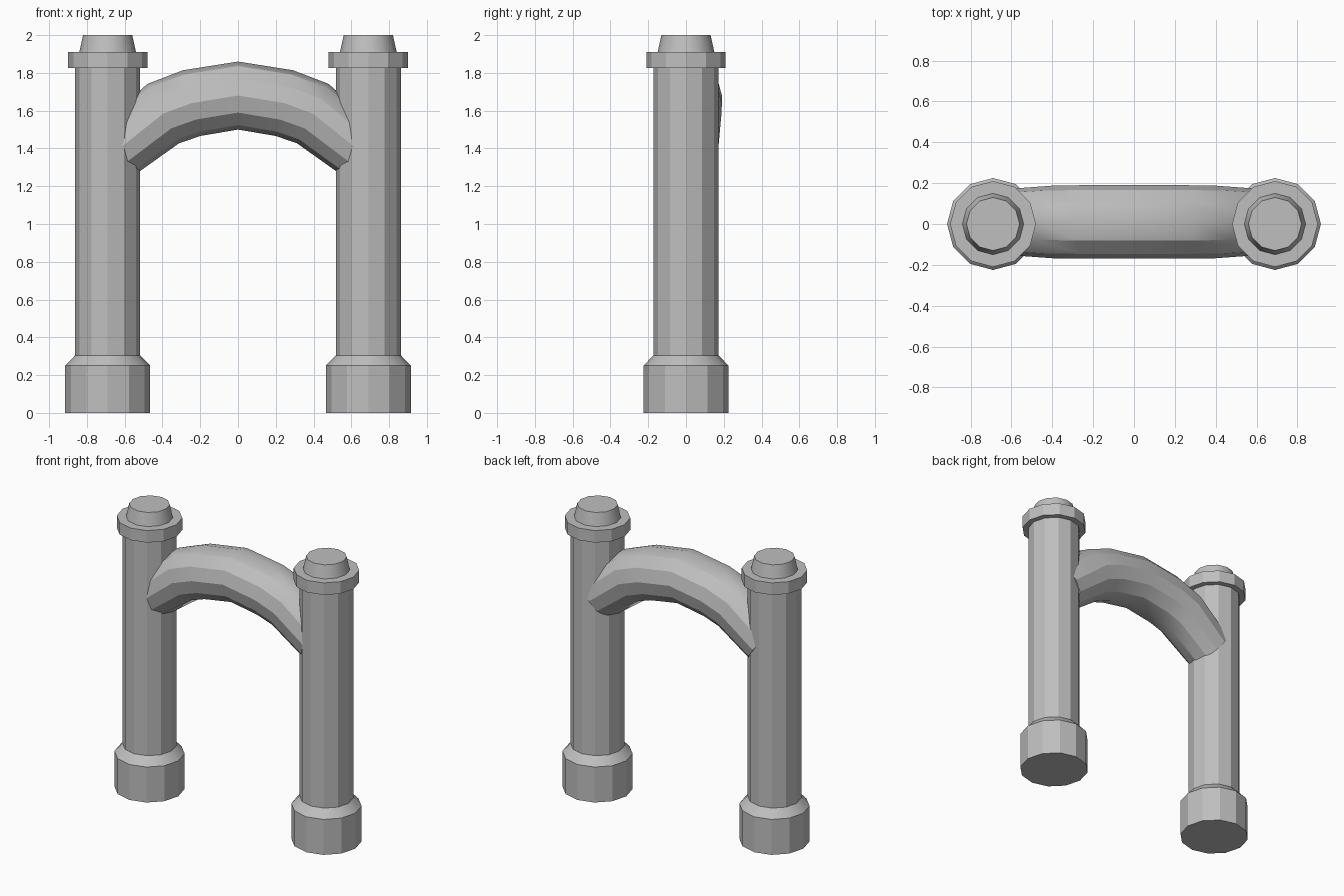
import bpy
import bmesh
from math import sin, cos, radians, tau
from mathutils import Vector, Matrix

SIDES = 12

cube = bpy.data.objects.get("Cube")
if cube:
    bpy.data.objects.remove(cube, do_unlink=True)

grey = bpy.data.materials.new("plain grey")
grey.use_nodes = True
grey.diffuse_color = (0.52, 0.52, 0.52, 1)
grey.node_tree.nodes["Principled BSDF"].inputs["Base Color"].default_value = grey.diffuse_color


def loft(name, rings):
    """Skin circular rings, each (centre, radius, rotation matrix), and cap both ends."""
    bm = bmesh.new()
    loops = []
    for centre, radius, turn in rings:
        loops.append([
            bm.verts.new(Vector(centre) + turn @ Vector(
                (radius * cos(tau * i / SIDES), radius * sin(tau * i / SIDES), 0)))
            for i in range(SIDES)])
    for low, high in zip(loops, loops[1:]):
        for i in range(SIDES):
            j = (i + 1) % SIDES
            bm.faces.new((low[i], low[j], high[j], high[i]))
    bm.faces.new(loops[0])
    bm.faces.new(loops[-1])
    bmesh.ops.recalc_face_normals(bm, faces=bm.faces[:])
    mesh = bpy.data.meshes.new(name)
    bm.to_mesh(mesh)
    bm.free()
    mesh.materials.append(grey)
    obj = bpy.data.objects.new(name, mesh)
    bpy.context.collection.objects.link(obj)
    # Facets of straight cylinders stay flat, gentler folds turn smooth
    bpy.ops.object.select_all(action="DESELECT")
    obj.select_set(True)
    bpy.context.view_layer.objects.active = obj
    bpy.ops.object.shade_smooth_by_angle(angle=radians(29.8))
    return obj


# Pillar parts as (radius, height) profiles
PILLAR = {
    "base": [(0.225, 0), (0.225, 0.25), (0.172, 0.305)],
    "shaft": [(0.172, 0.3), (0.172, 1.83)],
    "collar": [(0.21, 1.825), (0.21, 1.91)],
    "cap": [(0.15, 1.91), (0.13, 2.0)],
}
for side, x in (("left", 0.69), ("right", -0.69)):
    for part, profile in PILLAR.items():
        loft(f"{side}_pillar_{part}",
             [((x, 0, z), r, Matrix.Identity(3)) for r, z in profile])

# Arched tube: half path as (x, z, radius, tilt), mirrored across the middle
HALF = [(0, 1.68, 0.18, 0), (0.245, 1.64, 0.18, 15),
        (0.395, 1.585, 0.178, 28), (0.64, 1.39, 0.16, 38)]
path = [(-x, z, r, -tilt) for x, z, r, tilt in reversed(HALF[1:])] + HALF
loft("arched_tube",
     [((x, 0.01, z), r, Matrix.Rotation(radians(90 + tilt), 3, "Y"))
      for x, z, r, tilt in path])
